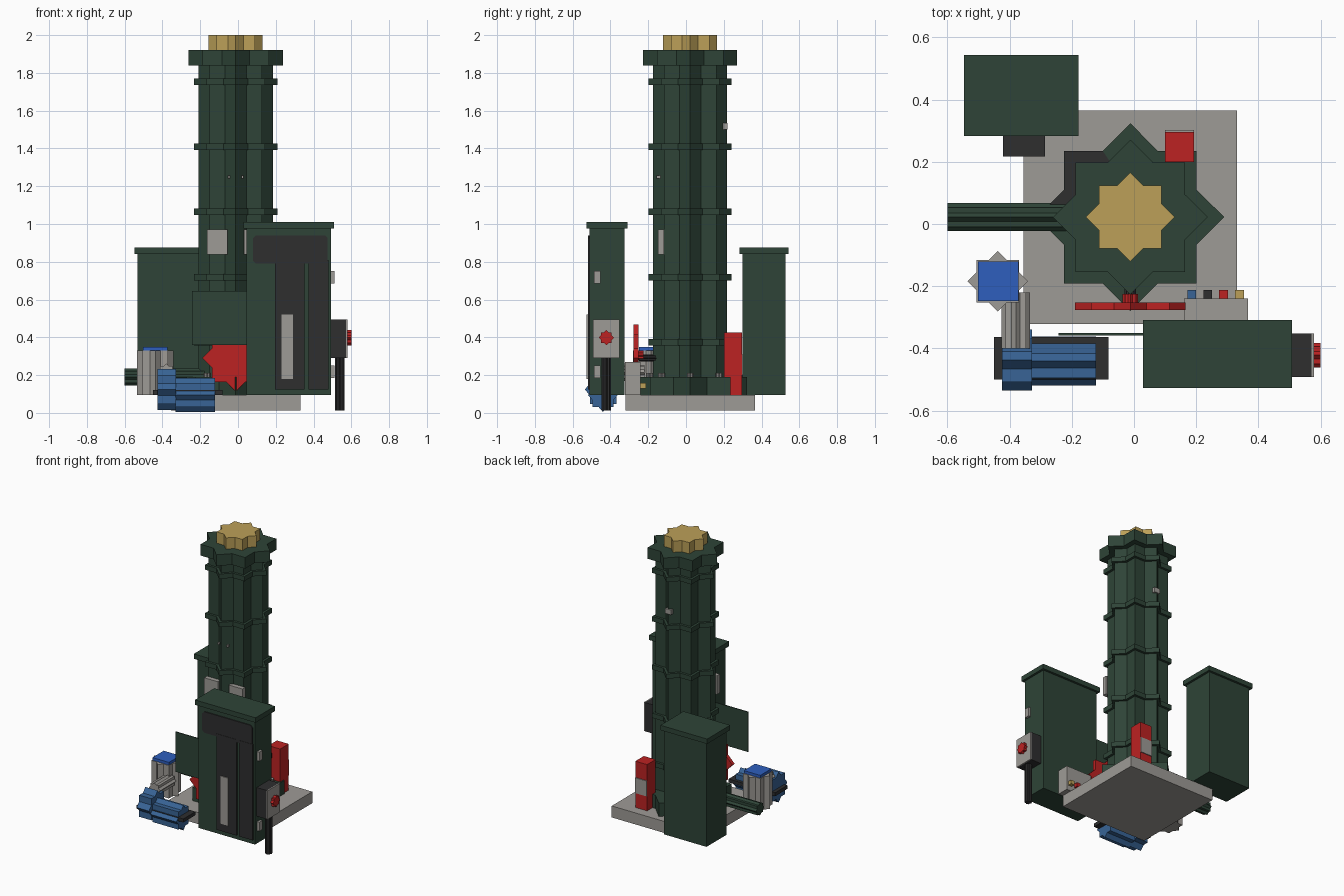
import bpy
import math
from mathutils import Matrix, Vector

cube = bpy.data.objects.get("Cube")
if cube:
    bpy.data.objects.remove(cube)


def material(name, rgb):
    lin = [((c / 255 + 0.055) / 1.055) ** 2.4 for c in rgb] + [1.0]
    m = bpy.data.materials.new(name)
    m.use_nodes = True
    m.diffuse_color = lin
    m.node_tree.nodes["Principled BSDF"].inputs["Base Color"].default_value = lin
    return m


GREEN = material("dark_green", (46, 68, 55))
GREY = material("concrete_grey", (158, 155, 150))
DARK = material("charcoal", (46, 46, 47))
RED = material("signal_red", (188, 34, 34))
GOLD = material("gold", (188, 160, 88))
BLUE = material("bright_blue", (46, 95, 190))
STEEL = material("motor_blue", (56, 100, 150))
CX, CY = -0.012, 0.022  # tower axis


def prism(name, mat, outline, depth, place=Matrix()):
    """Extrude a 2D outline from z = 0 to depth, then place it."""
    n = len(outline)
    verts = [place @ Vector((x, y, z)) for z in (0, depth) for x, y in outline]
    faces = [tuple(reversed(range(n))), tuple(range(n, 2 * n))]
    faces += [(i, (i + 1) % n, (i + 1) % n + n, i + n) for i in range(n)]
    mesh = bpy.data.meshes.new(name)
    mesh.from_pydata(verts, [], faces)
    mesh.materials.append(mat)
    obj = bpy.data.objects.new(name, mesh)
    bpy.context.collection.objects.link(obj)
    return obj


def box(name, mat, x, y, z):
    outline = [(x[0], y[0]), (x[1], y[0]), (x[1], y[1]), (x[0], y[1])]
    return prism(name, mat, outline, z[1] - z[0], Matrix.Translation((0, 0, z[0])))


def star_points(r):
    """Eight points: the outline of two crossed squares."""
    pts = []
    for i in range(16):
        a, d = i * math.pi / 8, r * (0.765 if i % 2 else 1)
        pts.append((d * math.cos(a), d * math.sin(a)))
    return pts


def star(name, mat, start, r, length, axis="Z", squash=1.0):
    turn = {"Z": Matrix(),
            "X": Matrix.Rotation(math.pi / 2, 4, "Y"),
            "Y": Matrix.Rotation(-math.pi / 2, 4, "X")}[axis]
    outline = [(x, y * squash) for x, y in star_points(r)]
    return prism(name, mat, outline, length, Matrix.Translation(start) @ turn)


def cabinet(name, x, y, top):
    box(name, GREEN, x, y, (0.095, top - 0.035))
    m = 0.016
    box(name + "_cap", GREEN, (x[0] - m, x[1] + m), (y[0] - m, y[1] + m),
        (top - 0.035, top))


# Foundation and tower
box("foundation", GREY, (-0.355, 0.331), (-0.321, 0.365), (0.013, 0.095))
star("tower_foot", GREEN, (CX, CY, 0.095), 0.302, 0.095)
star("tower_column", GREEN, (CX, CY, 0.19), 0.196, 1.65)
for i in range(5):
    star(f"tower_band_{i}", GREEN, (CX, CY, 0.357 + 0.345 * i), 0.22, 0.034)
star("tower_head", GREEN, (CX, CY, 1.84), 0.249, 0.08)
star("tower_crown", GOLD, (CX, CY, 1.92), 0.143, 0.08)
for i in range(8):
    a = i * math.pi / 4
    star(f"foot_bolt_{i}", GREY,
         (CX + 0.215 * math.cos(a), CY + 0.215 * math.sin(a), 0.19), 0.018, 0.02)

# Dark walkway patch on the tower foot
tips = star_points(0.3)
prism("foot_patch", DARK, tips[5:9] + [(-0.18, 0), (-0.13, 0.13), (-0.06, 0.17)],
      0.004, Matrix.Translation((CX, CY, 0.19)))

# Plates and fittings on the tower
for side in (-1, 1):
    x = CX + side * 0.097
    box("tower_sign", GREY, (x - 0.054, x + 0.054), (-0.148, -0.116), (0.838, 0.972))
    x = CX + side * 0.035
    box("tower_screw", GREY, (x - 0.005, x + 0.005), (-0.155, -0.13), (1.242, 1.256))
box("tower_lamp", GREY, (CX - 0.022, CX + 0.022), (0.19, 0.22), (1.5, 1.535))

# Front cabinet with door
cabinet("front_cabinet", (0.045, 0.492), (-0.511, -0.325), 1.01)
FACE = (-0.52, -0.511)
c = 0.015
header = [(0.08 + c, 0.79), (0.475 - c, 0.79), (0.475, 0.79 + c), (0.475, 0.94 - c),
          (0.475 - c, 0.94), (0.08 + c, 0.94), (0.08, 0.94 - c), (0.08, 0.79 + c)]
prism("cabinet_header", DARK, header, 0.007,
      Matrix.Translation((0, -0.511, 0)) @ Matrix.Rotation(math.pi / 2, 4, "X"))
box("door_left_leaf", DARK, (0.195, 0.352), FACE, (0.125, 0.81))
box("door_right_leaf", DARK, (0.373, 0.48), FACE, (0.125, 0.81))
box("door_strip", GREY, (0.23, 0.29), (-0.526, -0.518), (0.18, 0.52))
for z in (0.185, 0.685):
    box("cabinet_vent", GREY, (0.492, 0.51), (-0.488, -0.453), (z, z + 0.065))

# Side switch box and conduit
box("switch_box", DARK, (0.492, 0.571), (-0.492, -0.352), (0.29, 0.495))
box("switch_plate", GREY, (0.571, 0.579), (-0.492, -0.352), (0.29, 0.495))
star("switch_knob", RED, (0.579, -0.422, 0.398), 0.04, 0.021, "X")
star("switch_conduit", DARK, (0.538, -0.422, 0.013), 0.025, 0.28)

# Back cabinet
cabinet("back_cabinet", (-0.531, -0.194), (0.299, 0.527), 0.875)
box("back_cabinet_step", DARK, (-0.422, -0.286), (0.217, 0.3), (0.1, 0.23))

# Red hydrant box with a pale label
box("red_box", RED, (0.1, 0.193), (0.2, 0.296), (0.095, 0.425))
box("red_box_label", GREY, (0.1, 0.193), (0.296, 0.302), (0.2, 0.31))

# Thin screen beside the front cabinet
box("screen", GREEN, (-0.243, 0.045), (-0.358, -0.351), (0.36, 0.645))

# Valve wheel
star("valve_wheel", RED, (CX, -0.277, 0.29), 0.178, 0.025, "Y")
star("valve_hub", RED, (CX, -0.255, 0.305), 0.025, 0.03, "Y")
star("valve_shaft", DARK, (CX, -0.25, 0.29), 0.018, 0.1, "Y")

# Control desk with four buttons
box("control_desk", GREY, (0.16, 0.366), (-0.322, -0.24), (0.095, 0.27))
for i, mat in enumerate((STEEL, DARK, RED, GOLD)):
    x = 0.186 + 0.051 * i
    box(f"control_button_{i}", mat, (x - 0.014, x + 0.014), (-0.24, -0.212),
        (0.13, 0.158))

# Side pipe
star("outlet_pipe", GREEN, (-0.6, CY, 0.19), 0.045, 0.43, "X")

# Pump and motor
star("pump_body", GREY, (-0.438, -0.184, 0.095), 0.097, 0.235)
box("pump_lid", BLUE, (-0.502, -0.372), (-0.248, -0.121), (0.33, 0.35))
star("pump_neck", GREY, (-0.38, -0.4, 0.215), 0.046, 0.18, "Y")
star("motor_flange", STEEL, (-0.425, -0.438, 0.124), 0.109, 0.097, "X", 0.9)
star("motor_body", STEEL, (-0.33, -0.44, 0.0945), 0.0895, 0.207, "X", 0.88)
box("motor_bed", DARK, (-0.45, -0.082), (-0.5, -0.363), (0.095, 0.12))
